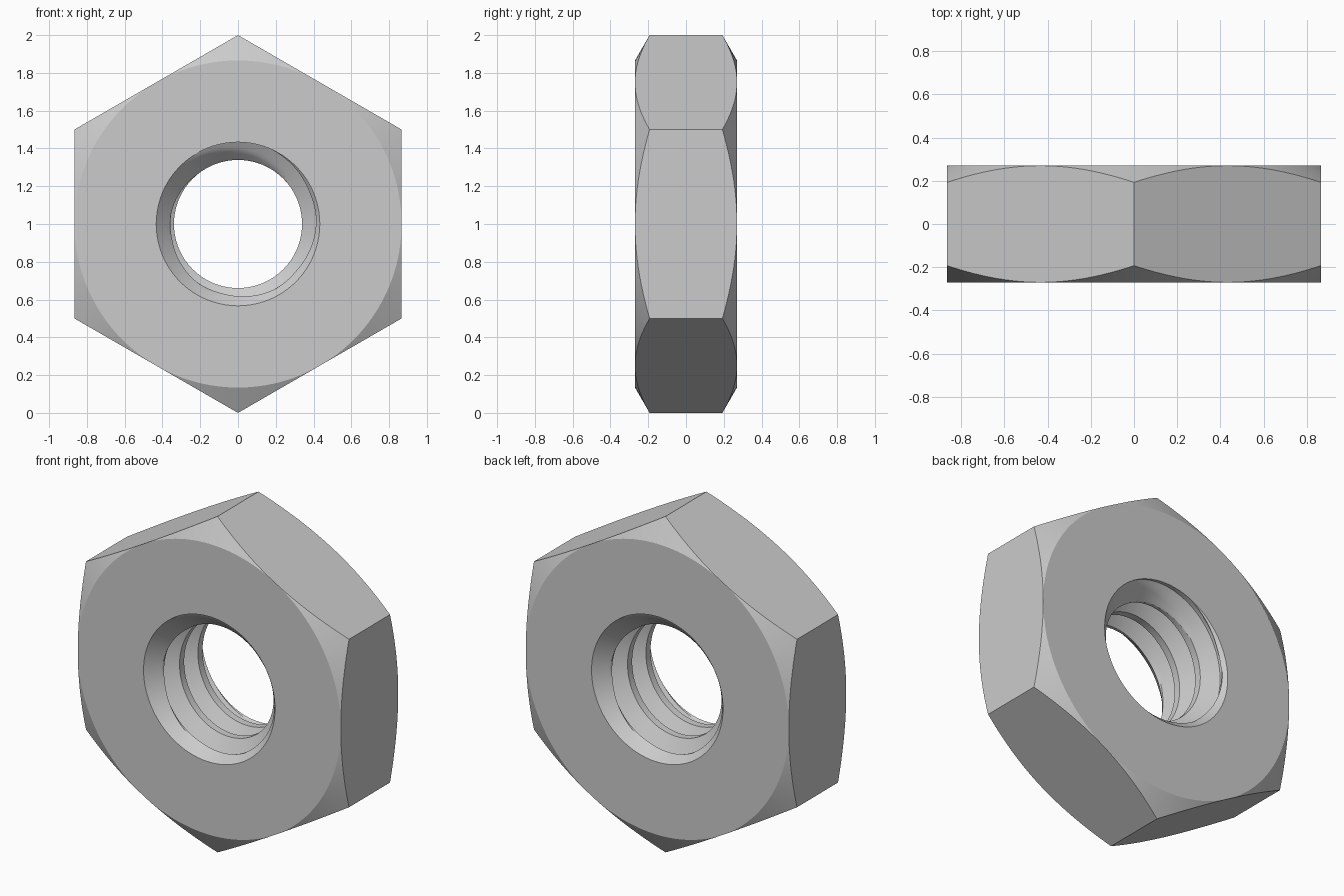
import bpy
import bmesh
from math import pi, sin, cos, radians, floor, ceil

cube = bpy.data.objects.get("Cube")
if cube:
    bpy.data.objects.remove(cube)

SEGMENTS = 144           # steps around the axis, a multiple of 12
HALF = 0.27              # half thickness
FLAT = cos(pi / 6)       # centre to flat side
MAJOR, MINOR = 0.433, 0.339
PITCH = 0.173
LEAD_IN = 0.1            # depth of the bore countersink
SUBSTEPS = 5


def material(name, colour):
    mat = bpy.data.materials.new(name)
    mat.use_nodes = True
    mat.diffuse_color = colour
    mat.node_tree.nodes["Principled BSDF"].inputs["Base Color"].default_value = colour
    return mat


def point(bm, angle, radius, y):
    return bm.verts.new((radius * sin(angle), y, 1 + radius * cos(angle)))


def bridge(bm, columns):
    for a, b in zip(columns, columns[1:]):
        for i in range(len(a) - 1):
            bm.faces.new((a[i], a[i + 1], b[i + 1], b[i]))


# One thread turn: crest, flank, root, flank, as (fraction of pitch, radius)
corners = [(0, MINOR), (1 / 8, MINOR), (7 / 16, MAJOR), (9 / 16, MAJOR),
           (7 / 8, MINOR), (1, MINOR)]
thread = []
for (f0, r0), (f1, r1) in zip(corners, corners[1:]):
    for k in range(SUBSTEPS):
        t = k / SUBSTEPS
        thread.append((f0 + (f1 - f0) * t, r0 + (r1 - r0) * t))

turns = ceil(HALF / PITCH) + 1
angles = [2 * pi * i / SEGMENTS for i in range(SEGMENTS + 1)]
bm = bmesh.new()

# Threaded bore, with each helical line clipped at both countersinks
bore = []
for angle in angles:
    column = []
    for turn in range(-turns - 1, turns + 1):
        for fraction, radius in thread:
            y = PITCH * (turn + fraction + angle / (2 * pi))
            y = max(-HALF, min(HALF, y))
            sink = MAJOR - (HALF - abs(y)) * (MAJOR - MINOR) / LEAD_IN
            column.append(point(bm, angle, max(radius, sink), y))
    bore.append(column)
bridge(bm, bore)

# Hexagonal outside, cut by a cone at both ends
shell = []
for angle in angles:
    side = angle - pi / 3 * floor(angle / (pi / 3) + 1e-9) - pi / 6
    radius = FLAT / cos(side)
    edge = HALF - (radius - FLAT) * 0.577
    outline = [(MAJOR, -HALF), (FLAT, -HALF), (radius, -edge),
               (radius, edge), (FLAT, HALF), (MAJOR, HALF)]
    shell.append([point(bm, angle, r, y) for r, y in outline])
bridge(bm, shell)

# Weld the seam, the rims and the collapsed ends of the helix
bmesh.ops.remove_doubles(bm, verts=bm.verts, dist=0.0002)
bmesh.ops.dissolve_degenerate(bm, dist=0.0001, edges=bm.edges)
bmesh.ops.recalc_face_normals(bm, faces=bm.faces)

mesh = bpy.data.meshes.new("hex_nut")
bm.to_mesh(mesh)
bm.free()
nut = bpy.data.objects.new("hex_nut", mesh)
bpy.context.collection.objects.link(nut)
mesh.materials.append(material("plain grey metal", (0.6, 0.6, 0.6, 1)))

bpy.ops.object.select_all(action="DESELECT")
nut.select_set(True)
bpy.context.view_layer.objects.active = nut
bpy.ops.object.shade_smooth_by_angle(angle=radians(25))
